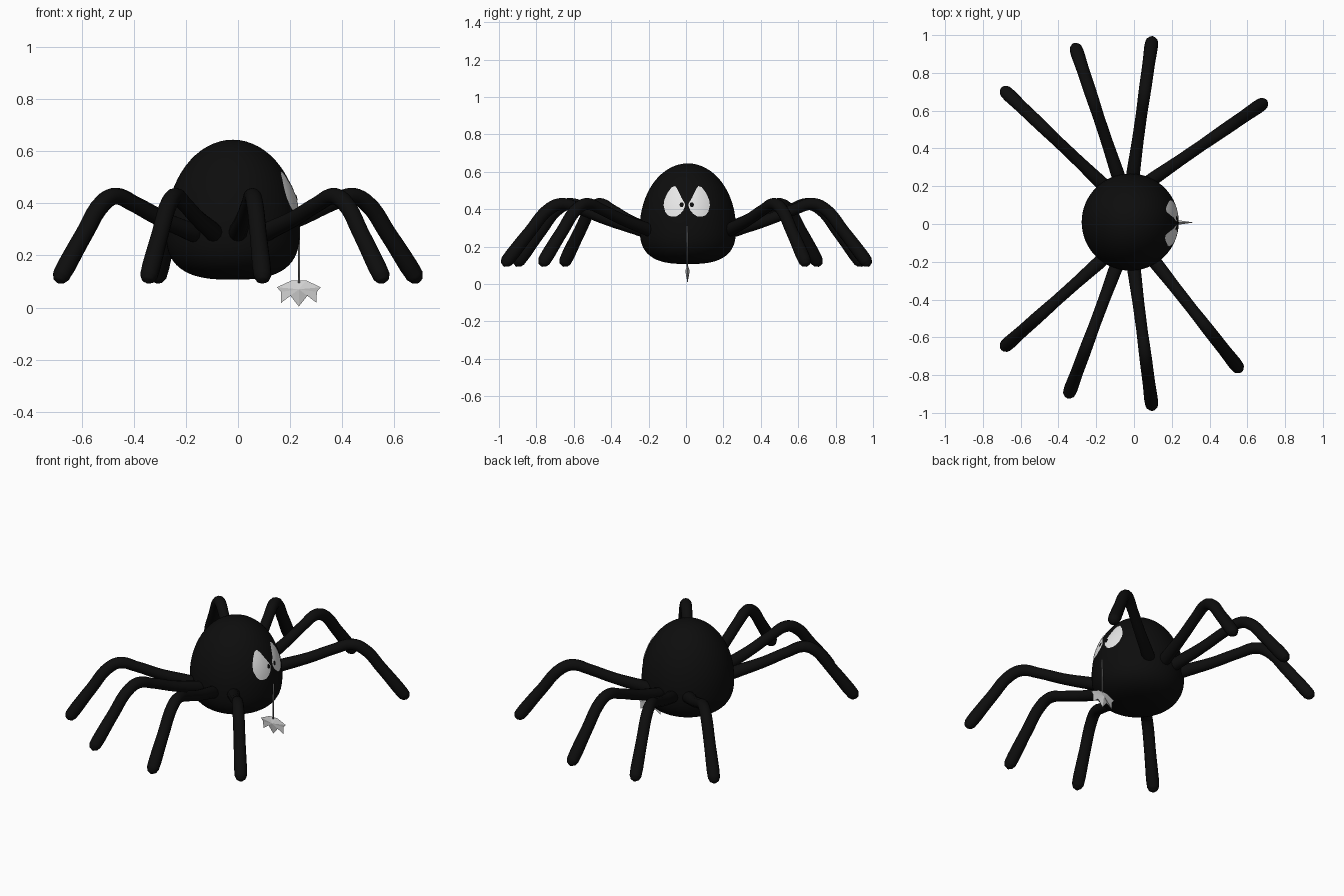
import bpy, bmesh, math
from mathutils import Vector

if "Cube" in bpy.data.objects:
    bpy.data.objects.remove(bpy.data.objects["Cube"])

CX, CY = -0.02, 0.01            # body axis
R, MID, UP, DOWN = 0.257, 0.30, 0.345, 0.193


def material(name, value):
    m = bpy.data.materials.new(name)
    m.diffuse_color = (value, value, value, 1)
    m.use_nodes = True
    m.node_tree.nodes["Principled BSDF"].inputs["Base Color"].default_value = m.diffuse_color
    return m


BLACK = material("black", 0.004)
WHITE = material("white", 0.85)
SILVER = material("silver", 0.65)
GREY = material("thread grey", 0.25)


def finish(bm, name, mat, smooth=True):
    bmesh.ops.recalc_face_normals(bm, faces=bm.faces)
    me = bpy.data.meshes.new(name)
    bm.to_mesh(me)
    bm.free()
    me.materials.append(mat)
    for p in me.polygons:
        p.use_smooth = smooth
    ob = bpy.data.objects.new(name, me)
    bpy.context.collection.objects.link(ob)
    return ob


def body_radius(z):
    if z >= MID:
        return R * math.sqrt(max(0, 1 - ((z - MID) / UP) ** 2))
    return R * max(0, 1 - ((MID - z) / DOWN) ** 2.8) ** (1 / 2.8)


# Body: domed top, flatter underside
bm = bmesh.new()
profile = []
for i in range(33):
    a = -math.pi / 2 + math.pi * i / 32
    s = math.sin(a)
    z = MID + s * (UP if s > 0 else DOWN)
    profile.append(bm.verts.new((CX + body_radius(z), CY, z)))
edges = [bm.edges.new(p) for p in zip(profile, profile[1:])]
bmesh.ops.spin(bm, geom=profile + edges, cent=(CX, CY, 0), axis=(0, 0, 1),
               angle=math.tau, steps=64, use_duplicate=False)
bmesh.ops.remove_doubles(bm, verts=bm.verts, dist=0.0005)
finish(bm, "body", BLACK)

# Legs: bent tubes, (fraction along, height, radius)
LEG = [(-0.06, 0.275, 0.030), (0.0, 0.29, 0.036), (0.25, 0.345, 0.031),
       (0.45, 0.40, 0.030), (0.58, 0.428, 0.032), (0.67, 0.405, 0.033),
       (0.82, 0.28, 0.033), (0.95, 0.16, 0.036), (0.99, 0.122, 0.034),
       (1.005, 0.104, 0.024), (1.012, 0.094, 0.004)]
FEET = [((-0.005, 0.265), (0.095, 0.97)), ((-0.085, 0.26), (-0.31, 0.935)),
        ((-0.165, 0.21), (-0.685, 0.705)), ((0.095, 0.235), (0.685, 0.64)),
        ((-0.18, -0.20), (-0.685, -0.65)), ((-0.095, -0.23), (-0.345, -0.90)),
        ((0.0, -0.24), (0.095, -0.965)), ((0.11, -0.20), (0.555, -0.765))]
for n, (a, b) in enumerate(FEET):
    cu = bpy.data.curves.new("leg", 'CURVE')
    cu.dimensions = '3D'
    cu.bevel_depth = 1.0
    cu.bevel_resolution = 4
    cu.resolution_u = 5
    cu.use_fill_caps = True
    sp = cu.splines.new('BEZIER')
    sp.bezier_points.add(len(LEG) - 1)
    for p, (t, z, r) in zip(sp.bezier_points, LEG):
        xy = Vector(a).lerp(Vector(b), t)
        p.co = (xy.x, xy.y, z)
        p.radius = r
        p.handle_left_type = p.handle_right_type = 'AUTO'
    cu.materials.append(BLACK)
    ob = bpy.data.objects.new(f"leg_{n + 1}", cu)
    bpy.context.collection.objects.link(ob)
    bpy.ops.object.select_all(action='DESELECT')
    ob.select_set(True)
    bpy.context.view_layer.objects.active = ob
    bpy.ops.object.convert(target='MESH')
    bpy.ops.object.shade_smooth()


# Eyes: thin patches that follow the curve of the body
def patch(name, outline, centre, side, lift, mat, rings=5):
    def place(y, z):
        y = 0.004 + side * y
        r = body_radius(z) + lift
        return (CX + math.sqrt(r * r - (y - CY) ** 2), y, z)

    bm = bmesh.new()
    c = Vector(centre)
    mid = bm.verts.new(place(*c))
    prev = None
    for k in range(1, rings + 1):
        ring = [bm.verts.new(place(*c.lerp(Vector(p), k / rings))) for p in outline]
        for i in range(len(ring)):
            j = (i + 1) % len(ring)
            if prev:
                bm.faces.new((prev[i], ring[i], ring[j], prev[j]))
            else:
                bm.faces.new((mid, ring[i], ring[j]))
        prev = ring
    ob = finish(bm, name, mat)
    if ob.data.polygons[0].normal.x < 0:
        ob.data.flip_normals()


EYE = [(0.010, 0.43), (0.03, 0.465), (0.05, 0.508), (0.062, 0.524), (0.08, 0.518),
       (0.103, 0.487), (0.12, 0.45), (0.124, 0.42), (0.115, 0.385), (0.10, 0.367),
       (0.08, 0.36), (0.055, 0.362), (0.035, 0.375), (0.018, 0.395), (0.010, 0.415)]
PUPIL = [(0.027 + 0.011 * math.cos(i * math.tau / 14),
          0.424 + 0.013 * math.sin(i * math.tau / 14)) for i in range(14)]
for label, side in (("left", -1), ("right", 1)):
    patch(label + "_eye", EYE, (0.065, 0.43), side, 0.004, WHITE)
    patch(label + "_pupil", PUPIL, (0.027, 0.424), side, 0.007, BLACK, 2)

# Hanging thread
bm = bmesh.new()
bmesh.ops.create_cone(bm, cap_ends=True, segments=8, radius1=0.004, radius2=0.004, depth=0.215)
bmesh.ops.translate(bm, verts=bm.verts, vec=(0.235, 0.006, 0.2025))
finish(bm, "thread", GREY)

# Pendant: spiky star, puffed in the middle
half = [(0.028, 0.104), (0.084, 0.078), (0.069, 0.060), (0.068, 0.018),
        (0.034, 0.047)]
outline = half + [(0, 0.004)] + [(-x, z) for x, z in reversed(half)]
bm = bmesh.new()
rim = [bm.verts.new((0.234 + x, 0.008, z)) for x, z in outline]
for dy in (-0.012, 0.012):
    tip = bm.verts.new((0.234, 0.008 + dy, 0.07))
    for i in range(len(rim)):
        bm.faces.new((tip, rim[i], rim[(i + 1) % len(rim)]))
finish(bm, "pendant", SILVER, smooth=False)
